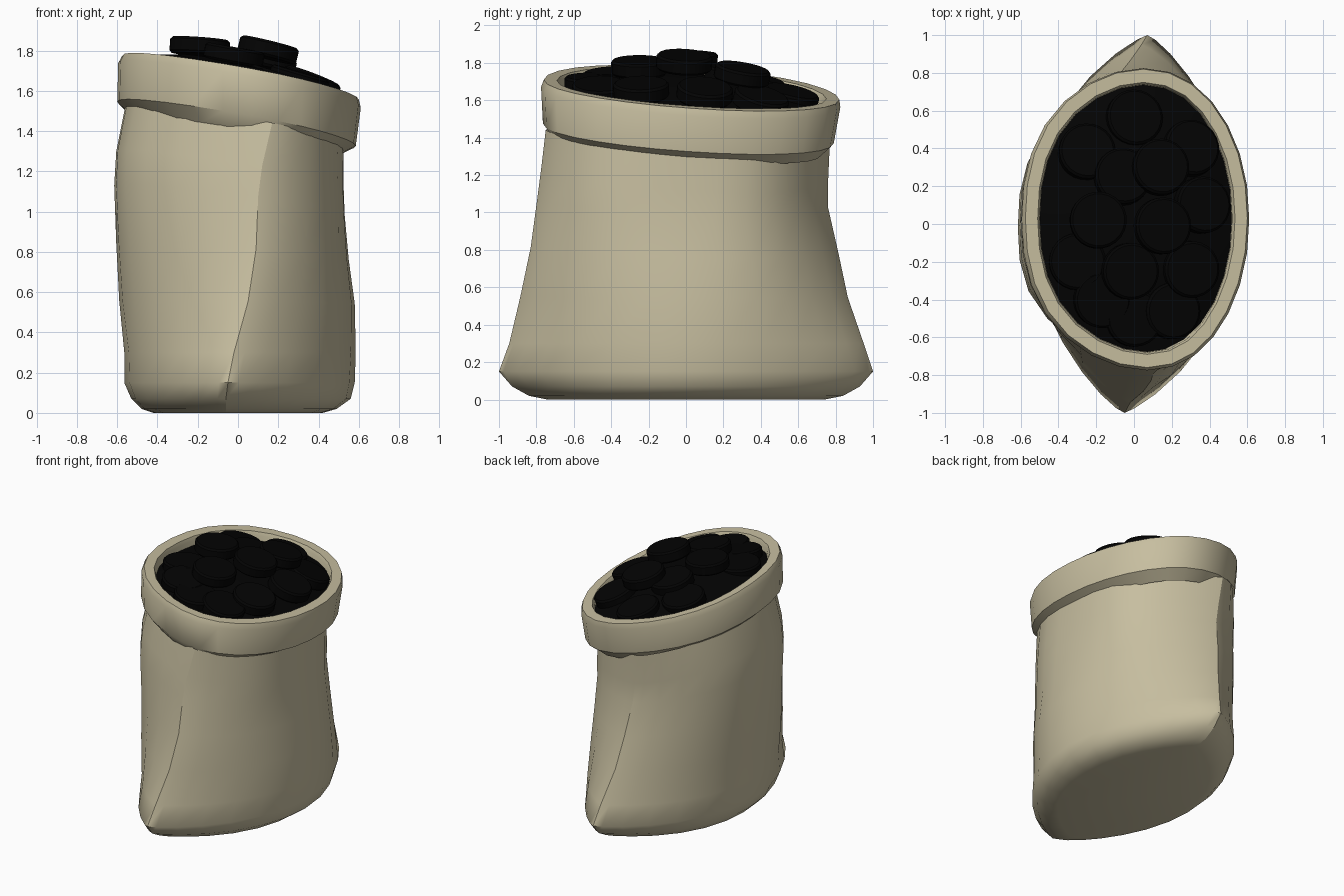
import bpy, bmesh, math, random
from mathutils import Vector, Matrix

random.seed(4)
cube = bpy.data.objects.get("Cube")
if cube:
    bpy.data.objects.remove(cube)

HALF = 14                    # segments along each side of the sack
TILT_X, TILT_Y = -0.185, -0.07   # slope of the opening


def material(name, rgb):
    mat = bpy.data.materials.new(name)
    mat.use_nodes = True
    mat.diffuse_color = (*rgb, 1)
    mat.node_tree.nodes["Principled BSDF"].inputs["Base Color"].default_value = (*rgb, 1)
    return mat


burlap = material("burlap", (0.57, 0.515, 0.35))
black = material("black", (0.001, 0.001, 0.001))


def finish(name, bm, mat, crease, seams=()):
    """Smooth shade, keeping seams and steep folds sharp."""
    bmesh.ops.recalc_face_normals(bm, faces=bm.faces)
    for f in bm.faces:
        f.smooth = True
    for e in bm.edges:
        folded = e.calc_face_angle(0) > math.radians(crease)
        on_seam = e.verts[0] in seams and e.verts[1] in seams
        e.smooth = not (folded or on_seam)
    mesh = bpy.data.meshes.new(name)
    bm.to_mesh(mesh)
    bm.free()
    mesh.materials.append(mat)
    obj = bpy.data.objects.new(name, mesh)
    bpy.context.collection.objects.link(obj)
    return obj


def section(z, left, right, front, back, seam_front, seam_back, power, root, tilt):
    """Lens-shaped ring; a higher power is fuller, root 0.5 rounds the tips."""
    points = []
    for i in range(2 * HALF):
        a = math.pi * (i / HALF - 0.5)
        s, c = math.sin(a), math.cos(a)
        width = 0 if i % HALF == 0 else (1 - abs(s) ** power) ** root
        seam = seam_back if s > 0 else seam_front
        x = (left + right) / 2 * c * c + seam * s ** 4
        x += math.copysign((right - left) / 2 * width, c)
        y = (front + back) / 2 + s * (back - front) / 2
        points.append((x, y, z + tilt * (TILT_X * x + TILT_Y * y)))
    return points


def loft(name, rings, mat, crease, cap_start=False, cap_end=False, seam=False):
    bm = bmesh.new()
    loops = [[bm.verts.new(p) for p in ring] for ring in rings]
    for a, b in zip(loops, loops[1:]):
        for i in range(len(a)):
            j = (i + 1) % len(a)
            bm.faces.new((a[i], a[j], b[j], b[i]))
    if cap_start:
        bm.faces.new(loops[0][::-1])
    if cap_end:
        bm.faces.new(loops[-1])
    front = {l[0] for l in loops}
    back = {l[HALF] for l in loops}
    seams = (front | back) if seam else ()
    return finish(name, bm, mat, crease, seams)


# Sack body: height, left, right, front, back, front seam, back seam, power
body_rows = [
    (0, -.42, .42, -.74, .74, -.06, .07, 2.2),
    (.02, -.48, .49, -.84, .84, -.06, .07, 2.1),
    (.07, -.53, .56, -.93, .93, -.06, .07, 2),
    (.15, -.565, .58, -1, 1, -.05, .07, 1.9),
    (.3, -.565, .585, -.945, .95, -.02, .04, 2),
    (.55, -.59, .58, -.885, .865, .05, -.02, 2.25),
    (.8, -.605, .55, -.83, .815, .09, -.06, 2.5),
    (1.05, -.615, .53, -.795, .76, .1, -.09, 2.8),
    (1.2, -.605, .525, -.775, .76, .12, -.11, 2.9),
    (1.42, -.56, .525, -.75, .77, .17, -.14, 2.8),
]
body_rings = [section(*row, .8, min(1, max(0, (row[0] - .5) / .8))) for row in body_rows]
loft("sack_body", body_rings, burlap, 50, cap_start=True, seam=True)

# Folded cuff with its inner wall: height, left, right, front, back
cuff_rows = [
    (1.365, -.51, .48, -.71, .72),
    (1.435, -.6, .585, -.765, .79),
    (1.63, -.595, .61, -.775, .825),
    (1.67, -.575, .6, -.76, .82),
    (1.67, -.51, .535, -.69, .75),
    (1.645, -.5, .52, -.68, .74),
    (1.42, -.49, .5, -.66, .71),
]
loft("folded_cuff", [section(*row, .07, .05, 2.2, .5, 1) for row in cuff_rows], burlap, 35)


# Dark mound filling the opening
def mound_height(x, y):
    r2 = min(1, ((x - .01) / .51) ** 2 + ((y - .03) / .71) ** 2)
    return 1.61 + .12 * (1 - r2) + TILT_X * x + TILT_Y * y


mound_rings = []
for f in (1, .8, .6, .4, .2, .05):
    mound_rings.append(section(1.61 + .12 * (1 - f * f), .01 - .51 * f, .01 + .51 * f,
                               .03 - .71 * f, .03 + .71 * f, .05 * f, .05 * f, 2.2, .5, 1))
loft("mound", mound_rings, black, 60, cap_end=True)

# Round pieces heaped on the mound: x, y, lift
pieces = [
    (-.19, .02, .055), (.15, -.01, .09), (.14, .3, .06), (-.25, .38, -.02),
    (.36, .1, .02), (-.02, -.25, .025), (.3, -.24, 0), (0, -.5, -.03),
    (.2, -.46, -.02), (0, .56, -.03), (-.3, -.2, -.03), (.3, .4, 0),
    (-.17, -.4, -.03), (-.06, .25, 0),
]
for k, (x, y, lift) in enumerate(pieces):
    normal = Vector((.19 + .45 * x + random.uniform(-.06, .06),
                     .1 + .3 * y + random.uniform(-.06, .06), 1))
    bm = bmesh.new()
    bmesh.ops.create_cone(bm, cap_ends=True, segments=24, radius1=.15, radius2=.15, depth=.08)
    rims = [e for e in bm.edges if abs(e.verts[0].co.z - e.verts[1].co.z) < .01]
    bmesh.ops.bevel(bm, geom=rims, offset=.012, segments=1, affect='EDGES')
    turn = normal.to_track_quat('Z', 'Y').to_matrix().to_4x4()
    place = Matrix.Translation((x, y, mound_height(x, y) + .02 + lift))
    bmesh.ops.transform(bm, matrix=place @ turn, verts=bm.verts)
    finish(f"round_piece_{k + 1}", bm, black, 30)
